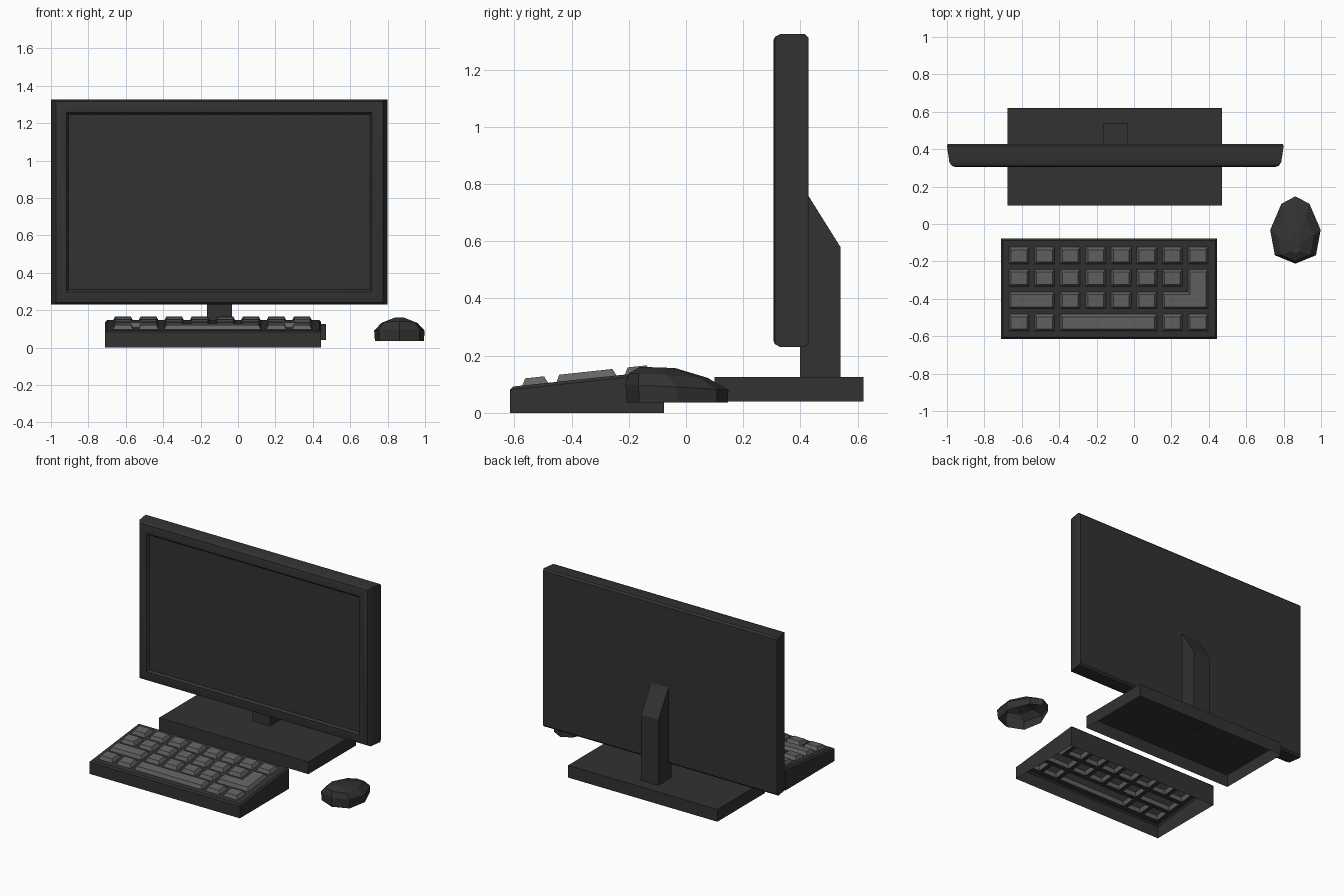
import bpy, bmesh, math

if "Cube" in bpy.data.objects:
    bpy.data.objects.remove(bpy.data.objects["Cube"])


def material(name, v):
    m = bpy.data.materials.new(name)
    m.diffuse_color = (v, v, v, 1)
    m.use_nodes = True
    m.node_tree.nodes["Principled BSDF"].inputs["Base Color"].default_value = m.diffuse_color
    return m


DARK = material("dark_plastic", 0.032)
GREY = material("key_grey", 0.125)


def finish(name, bm, angle=None):
    bmesh.ops.recalc_face_normals(bm, faces=bm.faces[:])
    me = bpy.data.meshes.new(name)
    bm.to_mesh(me)
    bm.free()
    ob = bpy.data.objects.new(name, me)
    bpy.context.collection.objects.link(ob)
    me.materials.append(DARK)
    me.materials.append(GREY)
    if angle:
        bpy.ops.object.select_all(action='DESELECT')
        ob.select_set(True)
        bpy.context.view_layer.objects.active = ob
        bpy.ops.object.shade_smooth_by_angle(angle=math.radians(angle))
    return ob


def loft(name, rings, first=True, last=True, angle=None):
    """Skin a list of equal-length point rings, with optional end caps."""
    bm = bmesh.new()
    vs = [[bm.verts.new(p) for p in r] for r in rings]
    n = len(vs[0])
    for a, b in zip(vs, vs[1:]):
        for i in range(n):
            j = (i + 1) % n
            bm.faces.new((a[i], a[j], b[j], b[i]))
    if first:
        bm.faces.new(vs[0])
    if last:
        bm.faces.new(vs[-1])
    return finish(name, bm, angle)


# Monitor: rounded back, tapering sides, bezel and recessed screen
def frame(ix, iz, y):
    x0, x1, z0, z1 = -1 + ix, 0.8 - ix, 0.23 + iz, 1.325 - iz
    return [(x0, y, z0), (x1, y, z0), (x1, y, z1), (x0, y, z1)]


loft("monitor", [frame(*p) for p in (
    (0.004, 0.012, 0.428), (0, 0, 0.416), (0.013, 0, 0.33), (0.026, 0.01, 0.311),
    (0.04, 0.022, 0.306), (0.083, 0.068, 0.309), (0.094, 0.08, 0.323))], angle=35)

# Stand base: shell open underneath
rect = [(-0.675, 0.1), (0.47, 0.1), (0.47, 0.62), (-0.675, 0.62)]
loft("stand_base", [[(x, y, z) for x, y in rect] for z in (0.04, 0.125)], first=False)

# Stand column: side profile with a sloping top
side = [(0.398, 0.12), (0.54, 0.12), (0.54, 0.58), (0.42, 0.772), (0.398, 0.772)]
loft("stand_column", [[(x, y, z) for y, z in side] for x in (-0.166, -0.033)])

# Mouse: eight-sided shell, sloping down to the back, open underneath
half = [(0, 0.15), (0.075, 0.11), (0.135, -0.03), (0.11, -0.165), (0, -0.21)]
outline = half + [(-x, y) for x, y in reversed(half[1:-1])]


def mouse_ring(sx, sy, yc, z, tilt):
    return [(0.863 + x * sx, yc + (y + 0.03) * sy, z - tilt * (y + 0.03)) for x, y in outline]


loft("mouse", [mouse_ring(0.97, 0.98, -0.03, 0.036, 0),
               mouse_ring(1, 1, -0.032, 0.09, 0.055),
               mouse_ring(0.72, 0.76, -0.062, 0.131, 0.045),
               mouse_ring(0.2, 0.34, -0.1, 0.159, 0.012)], first=False)

# Keyboard: sloping plate split into cells, key groups raised, walls dropped
X0, X1, Y0, Y1, B = -0.71, 0.445, -0.615, -0.077, 0.01
xs, ys = [X0 + B], [Y0 + B]
for c in range(8):
    m = -0.615 + 0.1367 * c
    xs += [m - 0.054, m + 0.054]
for r in range(4):
    m = -0.527 + 0.1195 * r
    ys += [m - 0.045, m + 0.045]
xs.append(X1 - B)
ys.append(Y1 - B)


def height(y):
    return 0.091 + 0.107 * (y - Y0)


bm = bmesh.new()
grid = [[bm.verts.new((x, y, height(y))) for x in xs] for y in ys]
cell = {}
for j in range(len(ys) - 1):
    for i in range(len(xs) - 1):
        cell[i, j] = bm.faces.new((grid[j][i], grid[j][i + 1], grid[j + 1][i + 1], grid[j + 1][i]))
bm.normal_update()
rim = [e for e in bm.edges if e.is_boundary]

# each key is one or more blocks: first column, first row, last column, last row
keys = [[(c, 3, c, 3)] for c in range(8)]
keys += [[(c, 2, c, 2)] for c in range(7)]
keys += [[(c, 1, c, 1)] for c in range(2, 6)]
keys += [[(c, 0, c, 0)] for c in (0, 1, 6, 7)]
keys += [[(0, 1, 1, 1)], [(2, 0, 5, 0)], [(6, 1, 7, 1), (7, 1, 7, 2)]]
for blocks in keys:
    faces = {cell[i, j] for c0, r0, c1, r1 in blocks
             for i in range(2 * c0 + 1, 2 * c1 + 2) for j in range(2 * r0 + 1, 2 * r1 + 2)}
    res = bmesh.ops.inset_region(bm, faces=list(faces), thickness=0.012, depth=0.024,
                                 use_even_offset=True)
    for f in list(faces) + res["faces"]:
        f.material_index = 1


def extrude_rim(edges, move):
    geom = bmesh.ops.extrude_edge_only(bm, edges=edges)["geom"]
    for v in geom:
        if isinstance(v, bmesh.types.BMVert):
            move(v.co)
    return [e for e in geom if isinstance(e, bmesh.types.BMEdge) and e.is_boundary]


def chamfer(co):
    if abs(co.x - xs[0]) < 1e-4:
        co.x = X0
    if abs(co.x - xs[-1]) < 1e-4:
        co.x = X1
    if abs(co.y - ys[0]) < 1e-4:
        co.y = Y0
    if abs(co.y - ys[-1]) < 1e-4:
        co.y = Y1
    co.z -= 0.01


def drop(co):
    co.z = 0


rim = extrude_rim(rim, chamfer)
extrude_rim(rim, drop)
finish("keyboard", bm)
